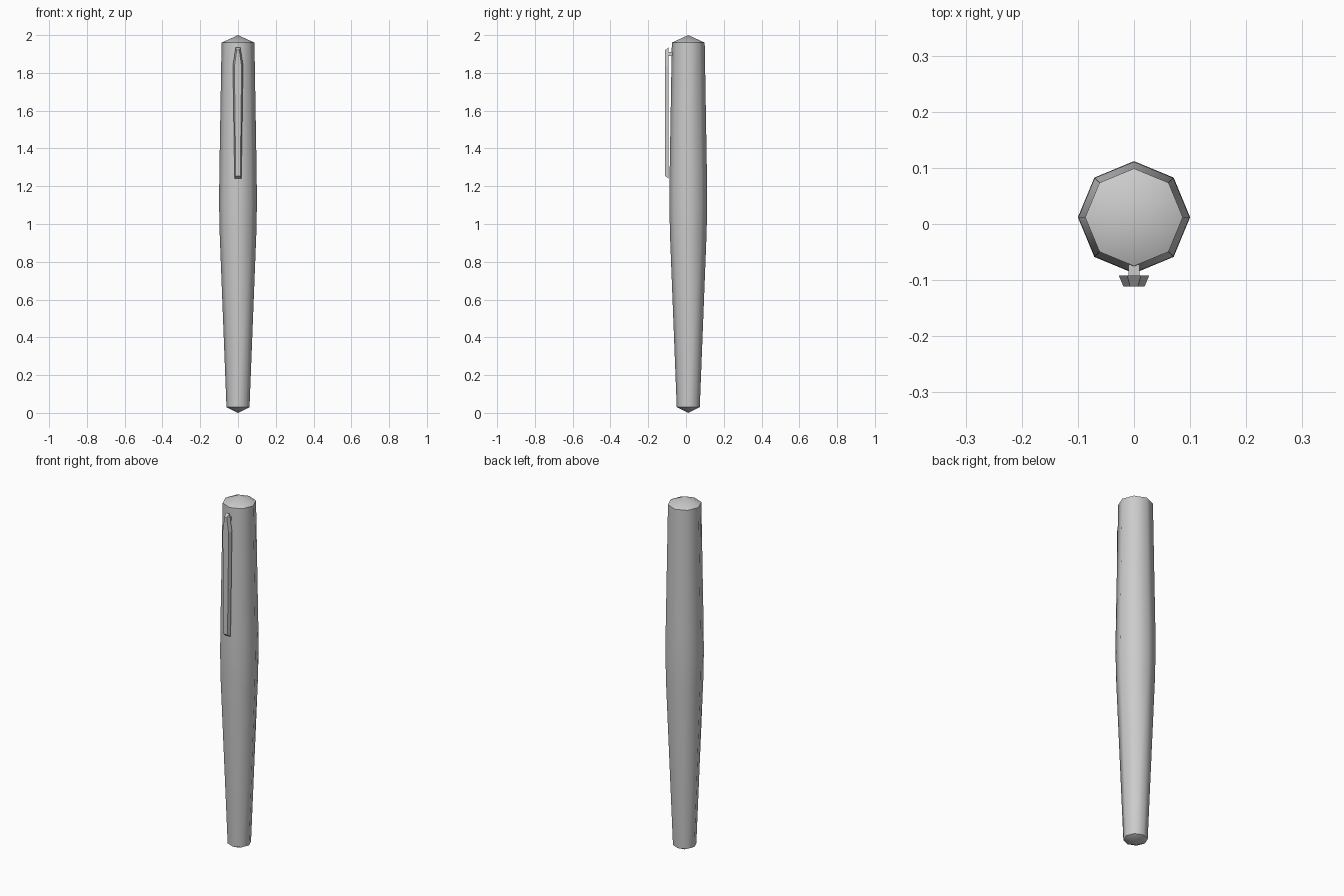
import bpy, bmesh, math

if "Cube" in bpy.data.objects:
    bpy.data.objects.remove(bpy.data.objects["Cube"])

CY = 0.012  # body axis sits slightly behind the origin to balance the clip


def finish(name, bm, smooth=None):
    bmesh.ops.recalc_face_normals(bm, faces=bm.faces)
    me = bpy.data.meshes.new(name)
    bm.to_mesh(me)
    bm.free()
    ob = bpy.data.objects.new(name, me)
    bpy.context.collection.objects.link(ob)
    if smooth:
        bpy.ops.object.select_all(action='DESELECT')
        ob.select_set(True)
        bpy.context.view_layer.objects.active = ob
        bpy.ops.object.shade_smooth_by_angle(angle=math.radians(smooth))
    return ob


def bridge(bm, rings):
    for a, b in zip(rings, rings[1:]):
        n = len(a)
        for i in range(n):
            bm.faces.new((a[i], a[(i + 1) % n], b[(i + 1) % n], b[i]))


# Barrel: eight-sided lathed profile with shallow pointed ends
profile = [(0.03, 0.061), (0.95, 0.097), (1.1, 0.1), (1.25, 0.099), (1.96, 0.087)]
bm = bmesh.new()
rings = [[bm.verts.new((r * math.cos(i * math.pi / 4), CY + r * math.sin(i * math.pi / 4), z))
          for i in range(8)] for z, r in profile]
bridge(bm, rings)
for z, ring in ((0.0, rings[0]), (2.0, rings[-1])):
    tip = bm.verts.new((0, CY, z))
    for i in range(8):
        bm.faces.new((ring[i], ring[(i + 1) % 8], tip))
finish("pen_barrel", bm, 50)

# Clip: tapered strip, wide at the back and narrower at the front
back = [(0.018, 1.24), (0.027, 1.84), (0.012, 1.935)]
front = [(0.012, 1.255), (0.019, 1.835), (0.007, 1.92)]
bm = bmesh.new()
rings = []
for (wb, zb), (wf, zf) in zip(back, front):
    rings.append([bm.verts.new(c) for c in ((-wb, -0.092, zb), (wb, -0.092, zb),
                                            (wf, -0.111, zf), (-wf, -0.111, zf))])
bridge(bm, rings)
bm.faces.new(rings[0])
bm.faces.new(rings[-1])
finish("pocket_clip", bm)

# Stem joining the clip to the barrel
bm = bmesh.new()
bmesh.ops.create_cube(bm, size=1)
for v in bm.verts:
    v.co = (v.co.x * 0.02, v.co.y * 0.035 - 0.08, v.co.z * 0.022 + 1.9)
finish("clip_stem", bm)
